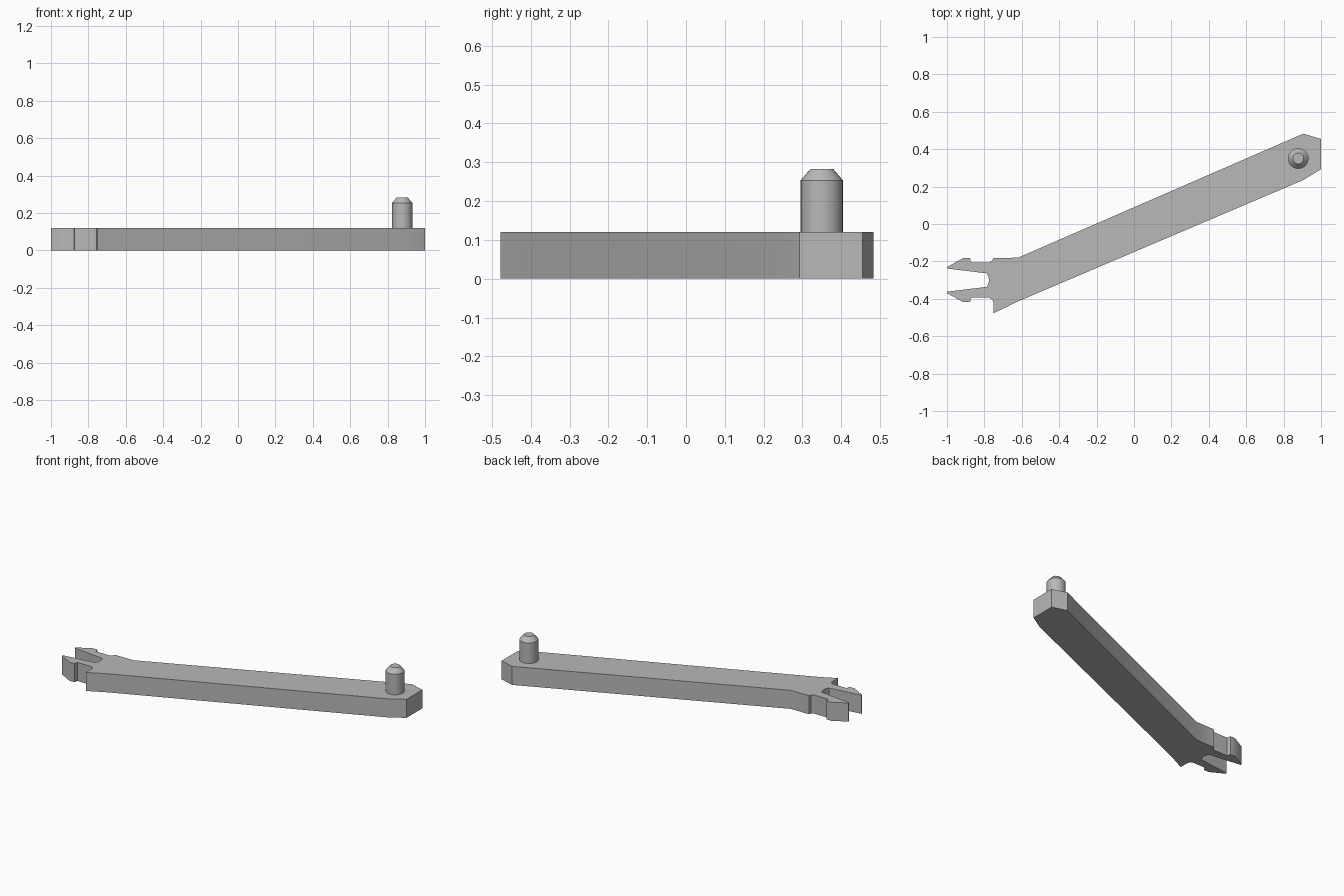
import bpy, bmesh, math

cube = bpy.data.objects.get("Cube")
if cube:
    bpy.data.objects.remove(cube, do_unlink=True)

THICKNESS = 0.12
CLIP_AXIS = -0.3        # y of the clip's centre line

grey = bpy.data.materials.new("light grey")
grey.use_nodes = True
colour = (0.48, 0.48, 0.48, 1)
grey.diffuse_color = colour
grey.node_tree.nodes["Principled BSDF"].inputs["Base Color"].default_value = colour


def finish(name, bm):
    """Turn a bmesh into a smooth-by-angle object in the grey material."""
    bmesh.ops.recalc_face_normals(bm, faces=bm.faces)
    mesh = bpy.data.meshes.new(name)
    bm.to_mesh(mesh)
    bm.free()
    mesh.materials.append(grey)
    obj = bpy.data.objects.new(name, mesh)
    bpy.context.collection.objects.link(obj)
    bpy.ops.object.select_all(action="DESELECT")
    obj.select_set(True)
    bpy.context.view_layer.objects.active = obj
    bpy.ops.object.shade_smooth_by_angle(angle=math.radians(30))
    return obj


# Lever arm: one clip prong, its mirror image, then the slanted bar
prong = [(-0.752, 0.118), (-0.757, 0.105), (-0.775, 0.094), (-0.873, 0.094),
         (-0.876, 0.118), (-0.912, 0.118), (-1, 0.07), (-1, 0.062),
         (-0.787, 0.036), (-0.778, 0.018)]
upper = [(x, CLIP_AXIS + d) for x, d in prong]
lower = [(x, CLIP_AXIS - d) for x, d in reversed(prong)]
bar = [(-0.752, -0.478), (-0.63, -0.418), (0.905, 0.235), (1, 0.293),
       (1, 0.455), (0.905, 0.483), (-0.62, -0.18)]
outline = upper + [(-0.775, CLIP_AXIS)] + lower + bar

bm = bmesh.new()
base = bm.faces.new([bm.verts.new((x, y, 0)) for x, y in outline])
top = bmesh.ops.extrude_face_region(bm, geom=[base], use_keep_orig=True)
verts = [v for v in top["geom"] if isinstance(v, bmesh.types.BMVert)]
bmesh.ops.translate(bm, verts=verts, vec=(0, 0, THICKNESS))
finish("lever_arm", bm)

# Handle pin: a turned profile with a chamfered tip
bm = bmesh.new()
profile = [(0, 0.11), (0.055, 0.11), (0.055, 0.253), (0.029, 0.283), (0, 0.283)]
points = [bm.verts.new((r, 0, z)) for r, z in profile]
edges = [bm.edges.new(pair) for pair in zip(points, points[1:])]
bmesh.ops.spin(bm, geom=points + edges, cent=(0, 0, 0), axis=(0, 0, 1),
               angle=math.tau, steps=24)
bmesh.ops.remove_doubles(bm, verts=bm.verts, dist=0.0005)
bmesh.ops.translate(bm, verts=bm.verts, vec=(0.878, 0.35, 0))
finish("handle_pin", bm)
